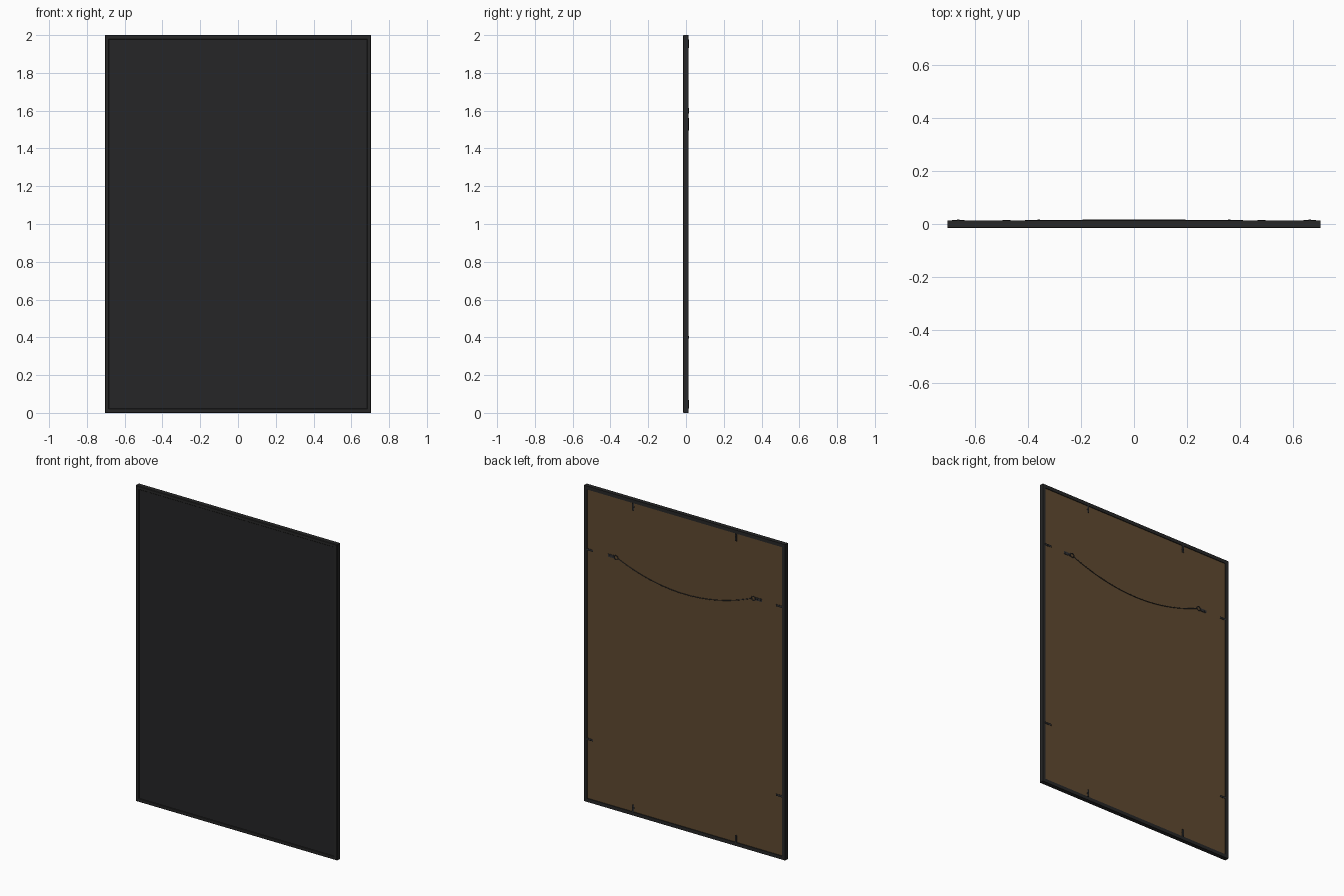
import bpy, bmesh, math

if "Cube" in bpy.data.objects:
    bpy.data.objects.remove(bpy.data.objects["Cube"])

W, H = 0.705, 2.0          # half width, height
BOARD_Y = 0.009            # back surface of the backing board


def mat(name, col):
    m = bpy.data.materials.new(name)
    m.diffuse_color = (*col, 1)
    m.use_nodes = True
    m.node_tree.nodes["Principled BSDF"].inputs["Base Color"].default_value = m.diffuse_color
    return m


BLACK = mat("black frame", (0.02, 0.02, 0.02))
PANE = mat("dark pane", (0.019, 0.019, 0.02))
BROWN = mat("brown board", (0.115, 0.068, 0.03))
METAL = mat("dark metal", (0.03, 0.03, 0.032))


def finish(ob, name, material):
    ob.name = name
    ob.data.materials.append(material)
    return ob


def box(name, loc, size, material):
    bpy.ops.mesh.primitive_cube_add(size=1, location=loc)
    ob = bpy.context.object
    ob.scale = size
    bpy.ops.object.transform_apply(location=False, rotation=False, scale=True)
    return finish(ob, name, material)


def disc(name, x, z, y0, y1, r, material):
    bpy.ops.mesh.primitive_cylinder_add(vertices=16, radius=r, depth=y1 - y0,
                                        location=(x, (y0 + y1) / 2, z),
                                        rotation=(math.pi / 2, 0, 0))
    return finish(bpy.context.object, name, material)


# Mitred frame: profile of (inset, y) points swept round four corners
profile = [(0, 0.014), (0, -0.013), (0.003, -0.016), (0.020, -0.016),
           (0.022, -0.014), (0.022, 0.014)]
bm = bmesh.new()
rings = []
for sx, sz in ((-1, -1), (1, -1), (1, 1), (-1, 1)):
    rings.append([bm.verts.new((sx * (W - d), y, H / 2 + sz * (H / 2 - d)))
                  for d, y in profile])
n = len(profile)
for i in range(4):
    a, b = rings[i], rings[(i + 1) % 4]
    for j in range(n):
        bm.faces.new((a[j], a[(j + 1) % n], b[(j + 1) % n], b[j]))
bmesh.ops.recalc_face_normals(bm, faces=bm.faces)
me = bpy.data.meshes.new("frame")
bm.to_mesh(me)
bm.free()
frame = bpy.data.objects.new("frame", me)
bpy.context.collection.objects.link(frame)
finish(frame, "frame", BLACK)

# Front pane and backing board
box("front_pane", (0, -0.0105, 1), (2 * W - 0.042, 0.004, H - 0.042), PANE)
box("backing_board", (0, (BOARD_Y - 0.008) / 2, 1),
    (2 * W - 0.042, BOARD_Y + 0.008, H - 0.042), BROWN)


# Retaining clips: a tab with a screw head
def clip(name, x, z, sideways):
    size = (0.046, 0.002, 0.012) if sideways else (0.012, 0.002, 0.046)
    box(name, (x, 0.0145, z), size, METAL)
    disc(name + "_screw", x, z, BOARD_Y - 0.001, 0.0165, 0.005, METAL)


for s in (-1, 1):
    for z in (0.4, 1.6):
        clip("side_clip", s * 0.664, z, True)
    for z in (0.046, H - 0.046):
        clip("end_clip", s * 0.36, z, False)

    # Hanger plate, screws and ring
    box("hanger_plate", (s * 0.515, BOARD_Y + 0.001, 1.6), (0.05, 0.003, 0.018), METAL)
    for x in (0.503, 0.528):
        disc("hanger_screw", s * x, 1.6, BOARD_Y, 0.0135, 0.005, METAL)
    bpy.ops.mesh.primitive_torus_add(major_radius=0.013, minor_radius=0.0025,
                                     major_segments=20, minor_segments=8,
                                     location=(s * 0.481, 0.0135, 1.6),
                                     rotation=(math.pi / 2, 0, 0))
    finish(bpy.context.object, "hanger_ring", METAL)
    bpy.ops.object.shade_smooth_by_angle()

# Sagging hanging wire
cu = bpy.data.curves.new("hanging_wire", 'CURVE')
cu.dimensions = '3D'
cu.bevel_depth = 0.0022
cu.bevel_resolution = 1
cu.use_fill_caps = True
sp = cu.splines.new('POLY')
N = 32
sp.points.add(N)
for i, p in enumerate(sp.points):
    t = -1 + 2 * i / N
    k = 1 - t * t
    p.co = (0.472 * t, 0.0112 + 0.0032 * k, 1.598 - 0.1 * k, 1)
wire = bpy.data.objects.new("hanging_wire", cu)
bpy.context.collection.objects.link(wire)
finish(wire, "hanging_wire", METAL)
